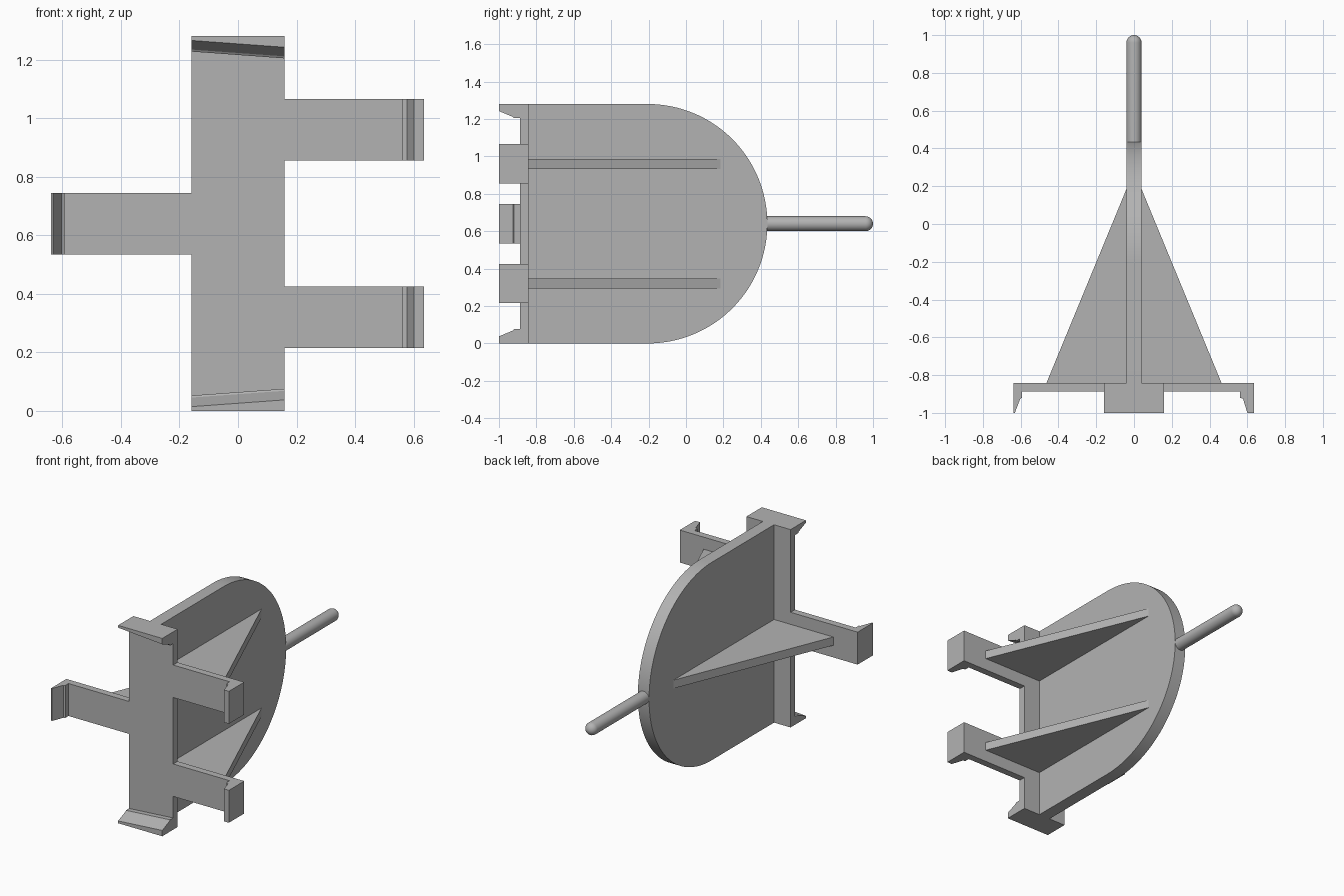
import bpy, bmesh, math

cube = bpy.data.objects.get("Cube")
if cube:
    bpy.data.objects.remove(cube)

grey = bpy.data.materials.new("plain_grey")
grey.use_nodes = True
colour = (0.45, 0.45, 0.45, 1)
grey.diffuse_color = colour
grey.node_tree.nodes["Principled BSDF"].inputs["Base Color"].default_value = colour

HEIGHT, MID = 1.28, 0.64
FRONT, PLATE_FRONT, PLATE_BACK = -1.0, -0.888, -0.843
HALF = 0.158        # half width of the backplate
FIN = 0.04          # half thickness of the fin


def loft(name, rings, smooth=False):
    """Solid through matching outlines, capped at both ends."""
    bm = bmesh.new()
    rows = [[bm.verts.new(p) for p in ring] for ring in rings]
    n = len(rows[0])
    for a, b in zip(rows, rows[1:]):
        for i in range(n):
            j = (i + 1) % n
            bm.faces.new((a[i], a[j], b[j], b[i]))
    bm.faces.new(rows[0])
    bm.faces.new(rows[-1])
    bmesh.ops.recalc_face_normals(bm, faces=bm.faces)
    mesh = bpy.data.meshes.new(name)
    bm.to_mesh(mesh)
    bm.free()
    obj = bpy.data.objects.new(name, mesh)
    bpy.context.collection.objects.link(obj)
    mesh.materials.append(grey)
    if smooth:
        bpy.ops.object.select_all(action='DESELECT')
        obj.select_set(True)
        bpy.context.view_layer.objects.active = obj
        bpy.ops.object.shade_smooth_by_angle(angle=math.radians(30))
    return obj


def prism_z(name, outline, z0, z1):
    return loft(name, [[(x, y, z) for x, y in outline] for z in (z0, z1)])


# Upright backplate
prism_z("backplate", [(-HALF, PLATE_FRONT), (HALF, PLATE_FRONT),
                      (HALF, PLATE_BACK), (-HALF, PLATE_BACK)], 0, HEIGHT)


# Wedge-shaped lips at the top and bottom, thicker towards +x
def lip_ring(x, extra, top):
    profile = [(PLATE_BACK, 0), (FRONT, 0), (FRONT, 0.015 + extra),
               (-0.925, 0.046 + extra), (-0.92, 0.053 + extra),
               (PLATE_BACK, 0.053 + extra)]
    return [(x, y, HEIGHT - d if top else d) for y, d in profile]


for name, top in (("top_lip", True), ("bottom_lip", False)):
    loft(name, [lip_ring(-HALF, 0, top), lip_ring(HALF, 0.023, top)])


# Side arms ending in forward hooks
def arm(name, side, z, end, tip, shoulder, root):
    outline = [(0.1, PLATE_BACK), (end, PLATE_BACK), (end, FRONT), (tip, FRONT),
               (shoulder, -0.925), (root, -0.92), (root, PLATE_FRONT), (0.1, PLATE_FRONT)]
    prism_z(name, [(side * x, y) for x, y in outline], z - 0.105, z + 0.105)


# Triangular ribs bracing the fin against the arms
def rib(name, side, z):
    outline = [(0, PLATE_BACK), (0.464, PLATE_BACK), (FIN, 0.185), (0, 0.185)]
    prism_z(name, [(side * x, y) for x, y in outline], z - 0.027, z + 0.027)


for label, z in (("lower", 0.32), ("upper", 0.96)):
    arm("left_" + label + "_arm", 1, z, 0.635, 0.6, 0.577, 0.561)
    rib("left_" + label + "_rib", 1, z)
arm("right_arm", -1, MID, 0.638, 0.631, 0.602, 0.592)
rib("right_rib", -1, MID)

# Fin with a half-round rear edge
arc = [math.pi * (i / 64 - 0.5) for i in range(65)]
fin = [(PLATE_BACK, HEIGHT), (PLATE_BACK, 0)]
fin += [(-0.205 + MID * math.cos(a), MID + MID * math.sin(a)) for a in arc]
loft("fin", [[(x, y, z) for y, z in fin] for x in (-FIN, FIN)], smooth=True)

# Rear rod with a domed end
stations = [(0.40, FIN)]
stations += [(1 - FIN + FIN * math.sin(t), FIN * math.cos(t))
             for t in [math.pi / 2 * i / 8 for i in range(8)]]
stations.append((1.0, 0.001))
loft("rear_rod", [[(r * math.cos(k * math.tau / 32), y, MID + r * math.sin(k * math.tau / 32))
                   for k in range(32)] for y, r in stations], smooth=True)
